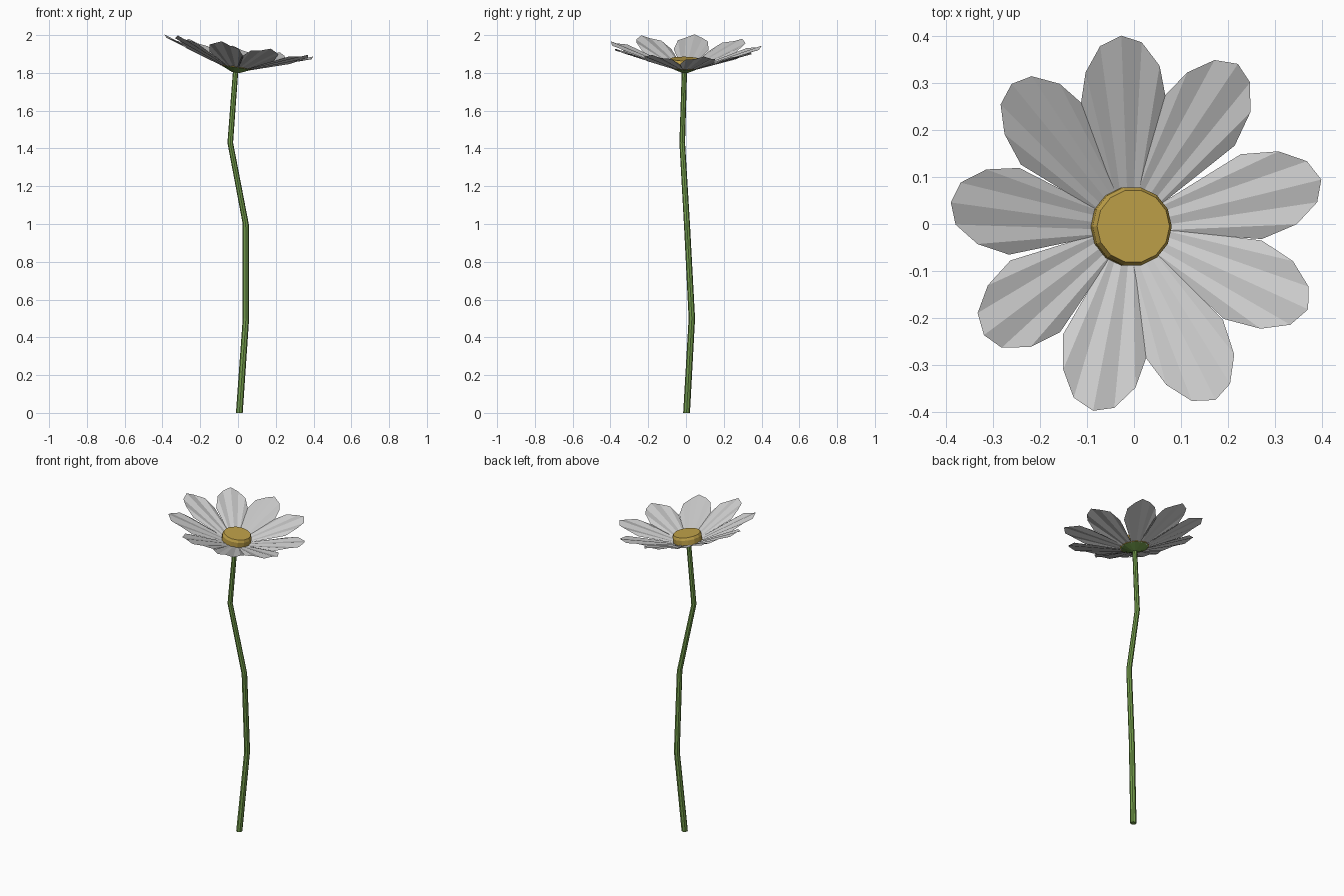
import bpy, bmesh, math
from mathutils import Matrix, Vector

if "Cube" in bpy.data.objects:
    bpy.data.objects.remove(bpy.data.objects["Cube"])


def material(name, rgb):
    m = bpy.data.materials.new(name)
    m.diffuse_color = (*rgb, 1)
    m.use_nodes = True
    m.node_tree.nodes["Principled BSDF"].inputs["Base Color"].default_value = m.diffuse_color
    return m


def finish(name, bm, mat=None, matrix=None):
    bmesh.ops.recalc_face_normals(bm, faces=bm.faces)
    if matrix:
        bm.transform(matrix)
    me = bpy.data.meshes.new(name)
    bm.to_mesh(me)
    bm.free()
    ob = bpy.data.objects.new(name, me)
    bpy.context.collection.objects.link(ob)
    if mat:
        me.materials.append(mat)
    return ob


def loft(name, stations, sides, mat, matrix=None):
    """Capped tube through (x, y, z, radius) stations."""
    bm = bmesh.new()
    rings = []
    for x, y, z, r in stations:
        rings.append([bm.verts.new((x + r * math.cos(2 * math.pi * i / sides),
                                    y + r * math.sin(2 * math.pi * i / sides), z))
                      for i in range(sides)])
    for a, b in zip(rings, rings[1:]):
        for i in range(sides):
            j = (i + 1) % sides
            bm.faces.new((a[i], a[j], b[j], b[i]))
    bm.faces.new(rings[0])
    bm.faces.new(rings[-1])
    return finish(name, bm, mat, matrix)


green = material("stem_green", (0.17, 0.33, 0.07))
yellow = material("centre_yellow", (0.53, 0.36, 0.067))

# Bent stem
loft("stem", [(0.007, 0.003, 0, 0.018), (0.042, 0.031, 0.5, 0.017),
              (0.041, 0.005, 1.0, 0.016), (-0.041, -0.02, 1.43, 0.015),
              (-0.012, -0.008, 1.82, 0.014)], 8, green)

# Flower head frame, leaning towards +x
head = (Matrix.Translation((-0.011, -0.006, 1.81))
        @ Matrix.Rotation(math.radians(8.4), 4, 'Y')
        @ Matrix.Rotation(math.radians(-1), 4, 'X'))

# Green cup under the petals and the yellow centre
loft("cup", [(0, 0, -0.008, 0.02), (0, 0, 0.02, 0.085)], 14, green, head)
loft("flower_centre", [(0, 0, 0.018, 0.085), (0, 0, 0.05, 0.085),
                       (0, 0, 0.065, 0.078)], 14, yellow, head)

# Pleated petals: (radius, offset) of the outer rim, drawn into a narrow base
half = [(0.26, 0.093), (0.335, 0.08), (0.388, 0.045)]
rim = [(r, -t) for r, t in half] + [(0.406, 0)] + [(r, t) for r, t in reversed(half)]
angles = [95, 58, 14, -26, -66, -104, -145, -187, 132]


def height(r):
    return 0.02 + 0.345 * (r - 0.08)


for n, a in enumerate(angles):
    bm = bmesh.new()
    turn = Matrix.Rotation(math.radians(a), 4, 'Z')
    rows = []
    for i, (r, t) in enumerate(rim):
        pleat = 0.005 if i % 2 else -0.005
        inner = Vector((0.065, t * 0.3, height(0.065) + pleat * 0.3))
        outer = Vector((r, t, height(r) + pleat))
        rows.append((bm.verts.new(inner), bm.verts.new(outer)))
    for p, q in zip(rows, rows[1:]):
        bm.faces.new((p[0], p[1], q[1], q[0]))
    finish(f"petal_{n + 1}", bm, None, head @ turn)
